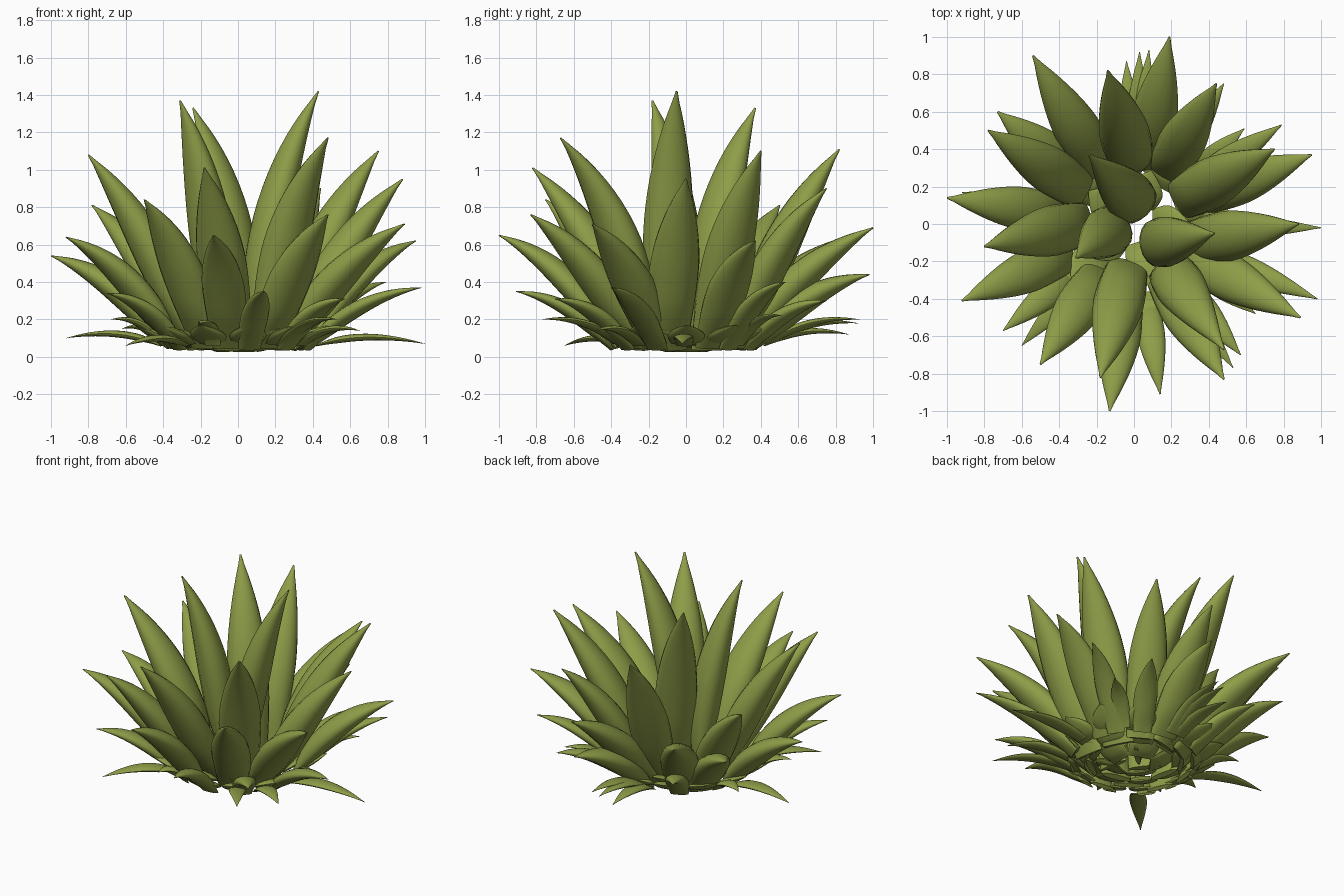
import bpy, bmesh, math
from mathutils import Vector

if "Cube" in bpy.data.objects:
    bpy.data.objects.remove(bpy.data.objects["Cube"], do_unlink=True)

# One olive green for the whole plant
green = bpy.data.materials.new("olive_green")
green.use_nodes = True
colour = (0.27, 0.34, 0.065, 1)
green.diffuse_color = colour
green.node_tree.nodes["Principled BSDF"].inputs["Base Color"].default_value = colour

RINGS, SIDES = 18, 16


def swell(t):
    """Half-width along the leaf: broad foot, full belly, pointed tip."""
    belly = 0.4
    if t < belly:
        return 0.78 + 0.22 * math.sin(t / belly * math.pi / 2)
    u = (t - belly) / (1 - belly)
    return max(0.04, 1 - u ** 1.7)


def make_leaf(name, foot, tip, width, lean, rise, depth):
    """Fleshy leaf swept along a curve that rises first and then leans outward."""
    foot, tip = Vector(foot), Vector(tip)
    reach = tip - foot
    bend = foot + Vector((reach.x * lean, reach.y * lean, reach.z * 0.62 + rise))
    side = Vector((-reach.y, reach.x, 0)).normalized()
    bm = bmesh.new()
    loops = []
    for i in range(RINGS + 1):
        t = i / RINGS
        centre = foot * (1 - t) ** 2 + bend * 2 * t * (1 - t) + tip * t * t
        along = ((bend - foot) * (1 - t) + (tip - bend) * t).normalized()
        inner = along.cross(side).normalized()
        half = width / 2 * swell(t)
        # The foot thins down to a chisel edge
        flesh = depth * (0.25 + 0.75 * math.sin(min(1, t / 0.3) * math.pi / 2))
        loop = []
        for k in range(SIDES):
            a = 2 * math.pi * k / SIDES
            offset = side * math.cos(a) + inner * math.sin(a) * flesh
            loop.append(bm.verts.new(centre + offset * half))
        loops.append(loop)
    for low, high in zip(loops, loops[1:]):
        for k in range(SIDES):
            n = (k + 1) % SIDES
            bm.faces.new((low[k], low[n], high[n], high[k]))
    bm.faces.new(loops[0])
    bm.faces.new(loops[-1])
    bmesh.ops.recalc_face_normals(bm, faces=bm.faces)
    for face in bm.faces:
        face.smooth = len(face.verts) == 4
    for edge in bm.edges:
        edge.smooth = edge.calc_face_angle(0) < math.radians(50)
    mesh = bpy.data.meshes.new(name)
    bm.to_mesh(mesh)
    bm.free()
    mesh.materials.append(green)
    bpy.context.collection.objects.link(bpy.data.objects.new(name, mesh))


def make_cluster(name, leaves, width, lean):
    """Inner leaves given as a foot in plan and a tip."""
    for i, ((x, y), tip) in enumerate(leaves):
        make_leaf(f"{name}_leaf_{i + 1}", (x, y, 0.04), tip, width, lean, 0, 0.75)


def make_tier(name, tips, radius, height, width, rise, depth):
    """Leaves whose feet sit on a circle, each pointing at its own tip."""
    for i, (x, y, z) in enumerate(tips):
        r = math.hypot(x, y)
        foot = (x / r * radius, y / r * radius, height)
        make_leaf(f"{name}_leaf_{i + 1}", foot, (x, y, z), width, 0.42, rise, depth)


# Upright leaves in the heart of the rosette
make_cluster("core", [
    ((0.08, -0.11), (0.43, -0.05, 1.42)),
    ((0.04, 0.08), (-0.24, 0.37, 1.33)),
    ((-0.09, 0), (-0.31, -0.18, 1.37)),
    ((0.17, -0.22), (0.48, -0.67, 1.17)),
], 0.27, 0.18)

# Tall leaves leaning out around the heart
make_cluster("heart", [
    ((0.23, 0.12), (0.75, 0.4, 1.1)),
    ((0, 0.29), (-0.14, 0.82, 1.11)),
    ((-0.24, 0.01), (-0.8, -0.12, 1.08)),
    ((-0.03, -0.21), (-0.18, -0.82, 1.01)),
    ((0.29, -0.1), (0.88, 0, 0.95)),
], 0.27, 0.4)

# Middle tier
make_tier("middle", [
    (0.44, 0.75, 0.9), (-0.5, -0.75, 0.84), (-0.78, 0.5, 0.81),
    (0.48, -0.83, 0.76), (0.89, -0.5, 0.71), (0.19, 1, 0.69),
    (-0.54, 0.9, 0.65),
], 0.3, 0.05, 0.25, 0.04, 0.7)

# Outer tier
make_tier("outer", [
    (-0.13, -1, 0.65), (-0.92, -0.41, 0.64), (0.95, 0.37, 0.62),
    (-1, 0.14, 0.54), (-0.73, 0.6, 0.5), (0.18, 0.98, 0.44),
], 0.37, 0.05, 0.23, 0.08, 0.62)

# Low tier
make_tier("low", [
    (0.79, 0.53, 0.4), (0.98, -0.4, 0.37), (0.14, -0.91, 0.35),
    (-0.7, -0.57, 0.34), (0.57, -0.7, 0.31), (0.48, 0.75, 0.3),
    (-0.4, 0.72, 0.3),
], 0.4, 0.04, 0.15, 0.08, 0.55)

# Small drooping leaves around the ground
make_tier("ground", [
    (1, -0.02, 0.07), (-0.92, 0.17, 0.1), (0.59, 0.51, 0.22),
    (0.65, -0.48, 0.14), (0.53, -0.77, 0.2), (-0.6, -0.65, 0.06),
    (0.08, 0.93, 0.2), (0.03, 0.92, 0.18), (-0.04, 0.87, 0.12),
    (-0.2, -0.6, 0.18), (-0.62, 0.3, 0.15), (-0.68, -0.2, 0.2),
], 0.42, 0.06, 0.11, 0.08, 0.35)

# Short broad scales that overlap across the underside
for ring, (radius, count) in enumerate(((0.1, 5), (0.24, 9), (0.37, 13))):
    for i in range(count):
        a = 2 * math.pi * (i + ring / 2) / count
        out = Vector((math.cos(a), math.sin(a), 0))
        lift = 0.03 + 0.02 * ring
        make_leaf(f"base_scale_{ring + 1}_{i + 1}", out * radius + Vector((0, 0, lift)),
                  out * (radius + 0.2) + Vector((0, 0, lift + 0.1)), 0.2, 0.5, 0, 0.25)
